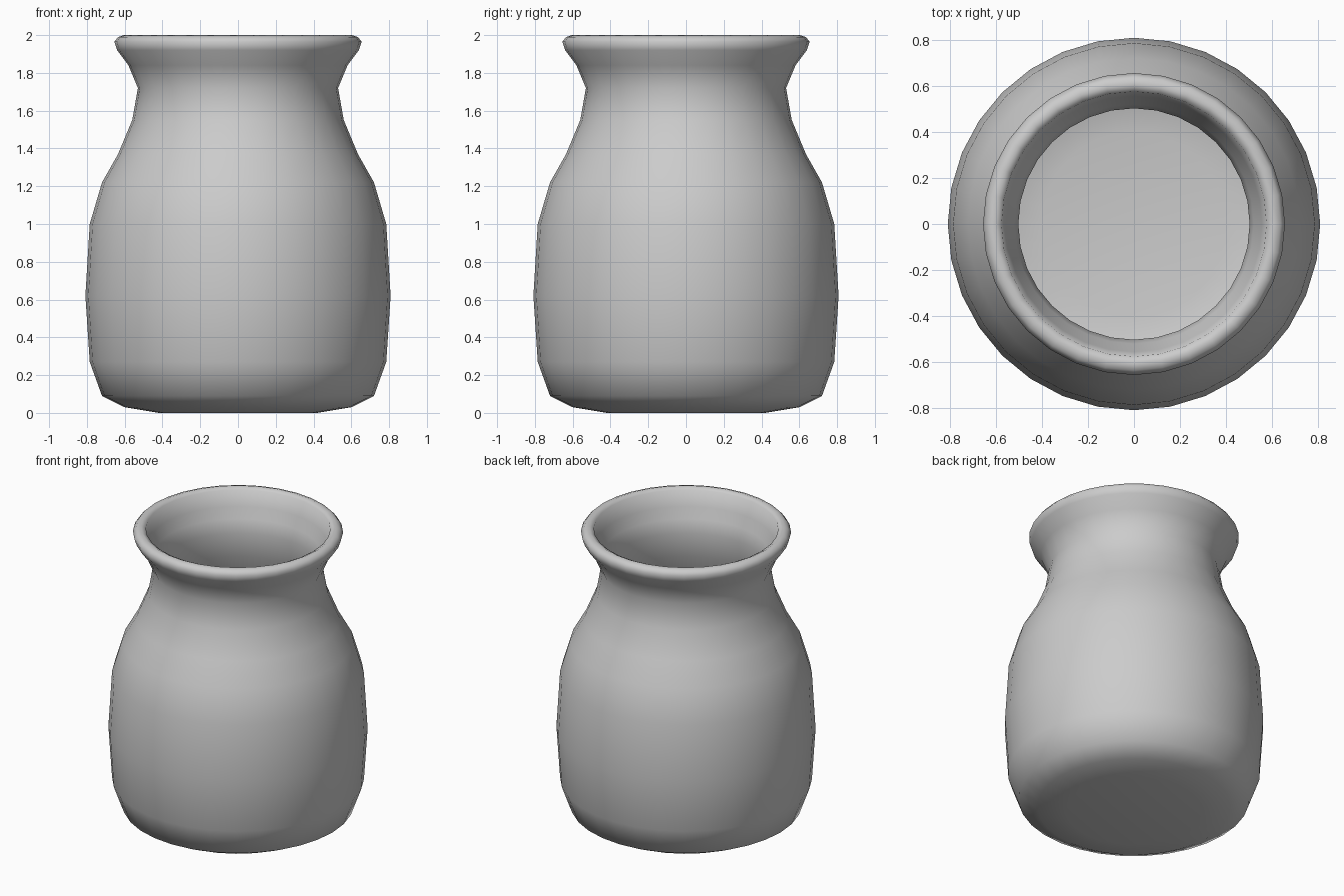
import bpy, bmesh, math

if "Cube" in bpy.data.objects:
    bpy.data.objects.remove(bpy.data.objects["Cube"])

SEGMENTS = 32

# Half profile (radius, height): base, outer wall, rim, inner wall, floor
outer = [(0.42, 0.0), (0.6, 0.03), (0.72, 0.09), (0.785, 0.27), (0.808, 0.62),
         (0.785, 1.0), (0.72, 1.22), (0.635, 1.37), (0.56, 1.55), (0.53, 1.72),
         (0.58, 1.84), (0.64, 1.92), (0.655, 1.965)]
rim = [(0.635, 1.99), (0.605, 2.0), (0.575, 1.985)]
inner = [(0.555, 1.88), (0.52, 1.81), (0.502, 1.72), (0.525, 1.55), (0.60, 1.36),
         (0.685, 1.2), (0.75, 0.99), (0.77, 0.62), (0.75, 0.28), (0.69, 0.13),
         (0.58, 0.07), (0.4, 0.04)]


def lathe(name, profile):
    bm = bmesh.new()
    rings = []
    for r, z in profile:
        rings.append([bm.verts.new((r * math.cos(2 * math.pi * i / SEGMENTS),
                                    r * math.sin(2 * math.pi * i / SEGMENTS), z))
                      for i in range(SEGMENTS)])
    for a, b in zip(rings, rings[1:]):
        for i in range(SEGMENTS):
            j = (i + 1) % SEGMENTS
            bm.faces.new((a[i], a[j], b[j], b[i]))
    # close the underside and the inside floor with triangle fans
    for ring, z in ((rings[0], profile[0][1]), (rings[-1], profile[-1][1])):
        centre = bm.verts.new((0, 0, z))
        for i in range(SEGMENTS):
            bm.faces.new((ring[i], ring[(i + 1) % SEGMENTS], centre))
    bmesh.ops.recalc_face_normals(bm, faces=bm.faces)
    for f in bm.faces:
        f.smooth = True
    mesh = bpy.data.meshes.new(name)
    bm.to_mesh(mesh)
    bm.free()
    obj = bpy.data.objects.new(name, mesh)
    bpy.context.collection.objects.link(obj)
    return obj


# Hollow jar with flared rim
lathe("jar", outer + rim + inner)
